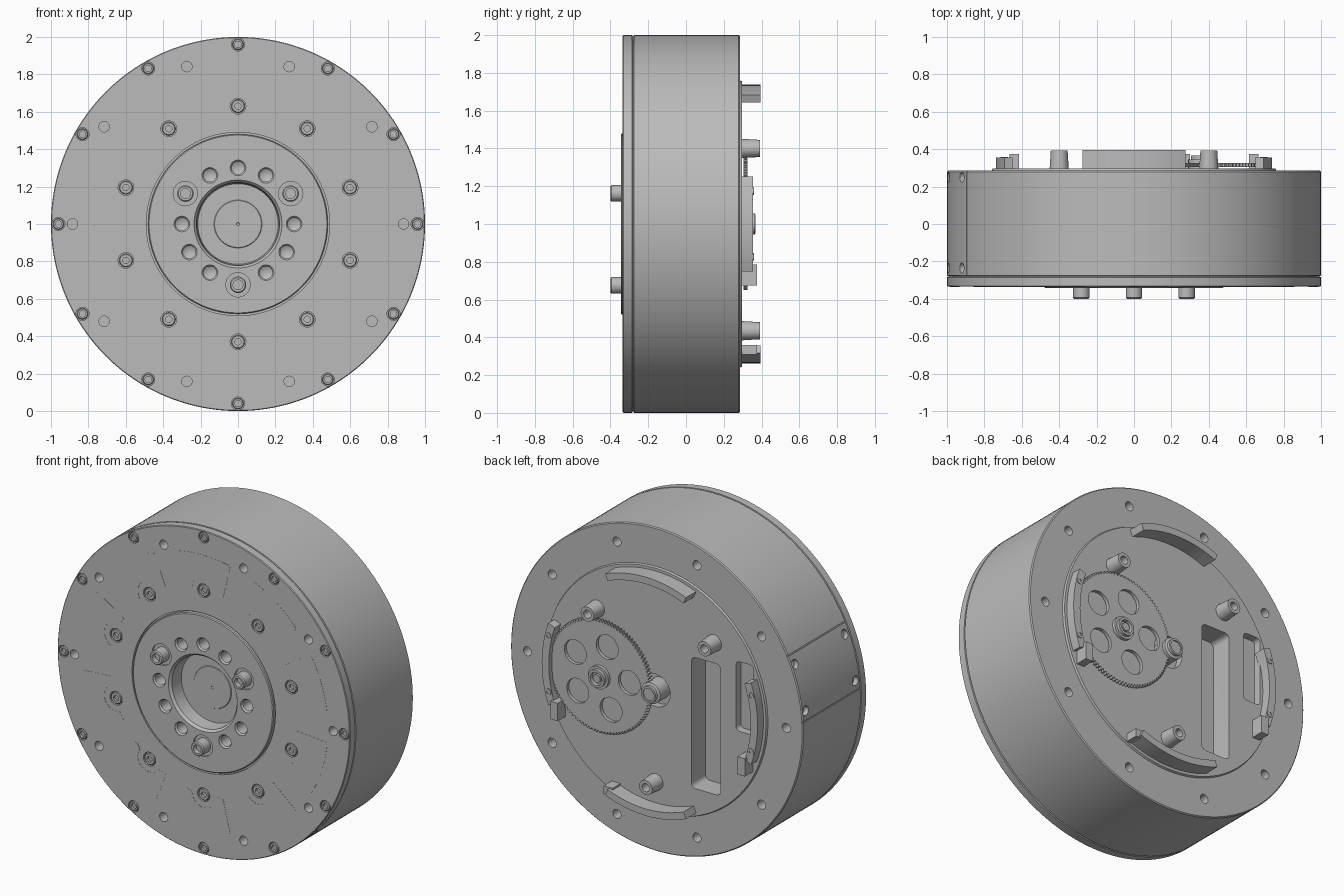
import bpy, bmesh
from math import sin, cos, pi, radians
from mathutils import Matrix, Vector

if "Cube" in bpy.data.objects:
    bpy.data.objects.remove(bpy.data.objects["Cube"])

metal = bpy.data.materials.new("grey_metal")
metal.use_nodes = True
grey = (0.5, 0.5, 0.5, 1)
metal.diffuse_color = grey
metal.node_tree.nodes["Principled BSDF"].inputs["Base Color"].default_value = grey


def polar(r, deg):
    return r * cos(radians(deg)), r * sin(radians(deg))


def lathe(bm, profile, x=0, z=0, seg=32):
    """Revolve (radius, y) points round an axis along y at (x, z)."""
    rings = []
    for r, y in profile:
        n = 1 if r == 0 else seg
        rings.append([bm.verts.new((x + r * cos(2 * pi * i / seg), y, 1 + z + r * sin(2 * pi * i / seg)))
                      for i in range(n)])
    for a, b in zip(rings, rings[1:]):
        for i in range(seg):
            j = (i + 1) % seg
            ring = [a[i % len(a)], a[j % len(a)], b[j % len(b)], b[i % len(b)]]
            bm.faces.new(list(dict.fromkeys(ring)))


def cylinder(bm, x, z, r, y0, y1, seg=32):
    lathe(bm, [(0, y0), (r, y0), (r, y1), (0, y1)], x, z, seg)


def prism(bm, pts, y0, y1, corners=(), round_by=0.0):
    """Extrude an outline in (x, z) from y0 to y1, rounding the chosen corners."""
    part = bmesh.new()
    verts = [part.verts.new((x, y0, 1 + z)) for x, z in pts]
    part.faces.new(verts)
    if corners:
        bmesh.ops.bevel(part, geom=[verts[i] for i in corners], offset=round_by,
                        segments=4, profile=0.5, affect='VERTICES')
    ext = bmesh.ops.extrude_face_region(part, geom=part.faces[:])
    bmesh.ops.translate(part, vec=(0, y1 - y0, 0),
                        verts=[g for g in ext["geom"] if isinstance(g, bmesh.types.BMVert)])
    temp = bpy.data.meshes.new("temp")
    part.to_mesh(temp)
    part.free()
    bm.from_mesh(temp)
    bpy.data.meshes.remove(temp)


def box(bm, x, z, w, h, y0, y1, round_by=0.0):
    pts = [(x - w/2, z - h/2), (x + w/2, z - h/2), (x + w/2, z + h/2), (x - w/2, z + h/2)]
    prism(bm, pts, y0, y1, range(4) if round_by else (), round_by)


def sector(r0, r1, mid, half, n=12):
    steps = [mid - half + 2 * half * i / n for i in range(n + 1)]
    return [polar(r1, a) for a in steps] + [polar(r0, a) for a in reversed(steps)]


def finish(name, bm, cutter=None):
    bmesh.ops.recalc_face_normals(bm, faces=bm.faces[:])
    mesh = bpy.data.meshes.new(name)
    bm.to_mesh(mesh)
    bm.free()
    ob = bpy.data.objects.new(name, mesh)
    bpy.context.collection.objects.link(ob)
    mesh.materials.append(metal)
    bpy.ops.object.select_all(action='DESELECT')
    bpy.context.view_layer.objects.active = ob
    ob.select_set(True)
    if cutter:
        mod = ob.modifiers.new("cut", 'BOOLEAN')
        mod.operation, mod.solver, mod.object = 'DIFFERENCE', 'EXACT', cutter
        bpy.ops.object.modifier_apply(modifier=mod.name)
        bpy.data.objects.remove(cutter)
    bpy.ops.object.shade_smooth_by_angle(angle=radians(30))
    return ob


FRONT, FLANGE, BACK, DISC = -0.335, -0.343, 0.285, 0.297
rim_screws = [polar(0.96, 30 * i) for i in range(12)]
ring_screws = [polar(0.63, 18 + 36 * i) for i in range(10)]
pins = [polar(0.325, a) for a in (30, 150, 270)]
posts = [(0.4, 0.4), (-0.4, 0.4), (0, -0.565)]

# Holes, slots and seams cut from the housing
cut = bmesh.new()
for x, z in rim_screws:
    cylinder(cut, x, z, 0.035, -0.4, FRONT + 0.02, 24)
for x, z in ring_screws:
    cylinder(cut, x, z, 0.042, -0.4, FRONT + 0.02, 24)
for i in range(10):
    x, z = polar(0.885, 36 * i)
    cylinder(cut, x, z, 0.028, -0.4, -0.2, 24)
    cylinder(cut, x, z, 0.028, 0.15, 0.4, 24)
for i in range(12):
    if i % 4 != 1:
        x, z = polar(0.3, 30 * i)
        lathe(cut, [(0, -0.4), (0.042, -0.4), (0.042, FLANGE + 0.003), (0.034, FLANGE + 0.012),
                    (0.034, -0.25), (0, -0.23)], x, z, 24)
for x, z in pins:
    cylinder(cut, x, z, 0.065, -0.4, FLANGE + 0.012)
cylinder(cut, 0, 0, 0.1, 0.25, 0.4)
box(cut, -0.345, -0.13, 0.2, 0.81, 0.16, 0.4, 0.03)
box(cut, -0.61, 0.115, 0.12, 0.43, 0.25, 0.4, 0.025)
for a in (3.5, 26.5):
    prism(cut, sector(0.992, 1.03, 180 - a, 0.2, 1), -0.276, 0.4)
for a in (7, 23):
    for y in (-0.235, 0.25):
        x, z = polar(1.0, 180 - a)
        turn = Vector((0, 0, 1)).rotation_difference(Vector((x, 0, z))).to_matrix().to_4x4()
        bmesh.ops.create_cone(cut, cap_ends=True, segments=24, radius1=0.028, radius2=0.028, depth=0.06,
                              matrix=Matrix.Translation((x, y, 1 + z)) @ turn)
cutter = finish("housing_cutter", cut)
cutter.hide_render = True

# Housing with front plate, output flange and raised back disc
bm = bmesh.new()
lathe(bm, [(0, -0.24), (0.008, -0.25), (0.125, -0.25), (0.128, -0.246), (0.215, -0.246),
           (0.222, FLANGE + 0.015), (0.235, FLANGE), (0.475, FLANGE), (0.48, FLANGE + 0.005),
           (0.48, -0.315), (0.49, -0.315), (0.49, FRONT), (0.996, FRONT), (1, FRONT + 0.004),
           (1, -0.285), (0.992, -0.283), (0.992, -0.278), (1, -0.276), (1, BACK - 0.006),
           (0.994, BACK), (0.76, BACK), (0.755, DISC), (0, DISC)], seg=160)
finish("housing", bm, cutter)

# Socket screws on the front plate
bm = bmesh.new()
for group, r in ((rim_screws, 0.03), (ring_screws, 0.036)):
    for x, z in group:
        lathe(bm, [(0, FRONT + 0.03), (r, FRONT + 0.03), (r, FRONT + 0.003), (r - 0.004, FRONT - 0.001),
                   (0.017, FRONT - 0.001), (0.017, FRONT + 0.014), (0, FRONT + 0.014)], x, z, 18)
finish("front_screws", bm)

# Thin pocket covers, notched around the inner screws
bm = bmesh.new()
for i in range(10):
    mid = 18 + 36 * i
    c = polar(0.63, mid)
    outer = [polar(0.85, mid - 12.5 + 25 * k / 10) for k in range(11)]
    notch = [(c[0] + 0.08 * cos(t), c[1] + 0.08 * sin(t))
             for t in (radians(mid + 90 - 180 * k / 10) for k in range(11))]
    pts = outer + [polar(0.625, mid + 12)] + notch + [polar(0.625, mid - 12)]
    prism(bm, pts, FRONT - 0.001, FRONT + 0.004, (0, 10, 11, 23), 0.02)
finish("pocket_covers", bm)

# Hollow drive pins on the output flange
bm = bmesh.new()
for x, z in pins:
    lathe(bm, [(0, -0.3), (0.044, -0.3), (0.044, -0.394), (0.038, -0.4), (0.026, -0.4),
               (0.026, -0.37), (0, -0.37)], x, z)
finish("drive_pins", bm)

# Standoff posts on the back
bm = bmesh.new()
for x, z in posts:
    lathe(bm, [(0, 0.28), (0.052, 0.28), (0.045, 0.393), (0.025, 0.393), (0.025, 0.33), (0, 0.33)], x, z)
finish("standoff_posts", bm)

# Curved locating tabs with end hooks
bm = bmesh.new()
for mid, half, r0, top in ((90, 22, 0.695, 0.395), (270, 22, 0.695, 0.395), (0, 20, 0.69, 0.355), (180, 20, 0.69, 0.355)):
    prism(bm, sector(r0, 0.738, mid, half), 0.28, top)
for x, z, w, h in ((0.64, -0.27, 0.05, 0.11), (-0.64, -0.27, 0.05, 0.11), (0.27, -0.665, 0.06, 0.05)):
    box(bm, x, z, w, h, 0.28, 0.375)
for a in (-14, 14, 166, 194):
    x, z = polar(0.714, a)
    lathe(bm, [(0, 0.34), (0.02, 0.34), (0.02, 0.359), (0.01, 0.359), (0.01, 0.35), (0, 0.35)], x, z, 16)
finish("locating_tabs", bm)

# Large gear with five lightening holes
GX = 0.36
cut = bmesh.new()
for i in range(5):
    x, z = polar(0.2, 32 + 72 * i)
    cylinder(cut, GX + x, z, 0.075, 0.25, 0.4)
cutter = finish("gear_cutter", cut)
cutter.hide_render = True
bm = bmesh.new()
teeth = 100
rim = [polar(0.35 if i % 4 < 2 else 0.336, 90 * i / teeth) for i in range(4 * teeth)]
prism(bm, [(GX + x, z) for x, z in rim], 0.304, 0.325)
finish("large_gear", bm, cutter)

# Gear hub and motor pinion
bm = bmesh.new()
lathe(bm, [(0, 0.28), (0.07, 0.28), (0.07, 0.345), (0.055, 0.345), (0.055, 0.365), (0.04, 0.365),
           (0.04, 0.34), (0.025, 0.34), (0.025, 0.36), (0, 0.36)], GX, 0)
finish("gear_hub", bm)
bm = bmesh.new()
lathe(bm, [(0, 0.24), (0.065, 0.24), (0.065, 0.345), (0.05, 0.35), (0.05, 0.368), (0.038, 0.368),
           (0.038, 0.36), (0, 0.36)])
finish("motor_pinion", bm)
